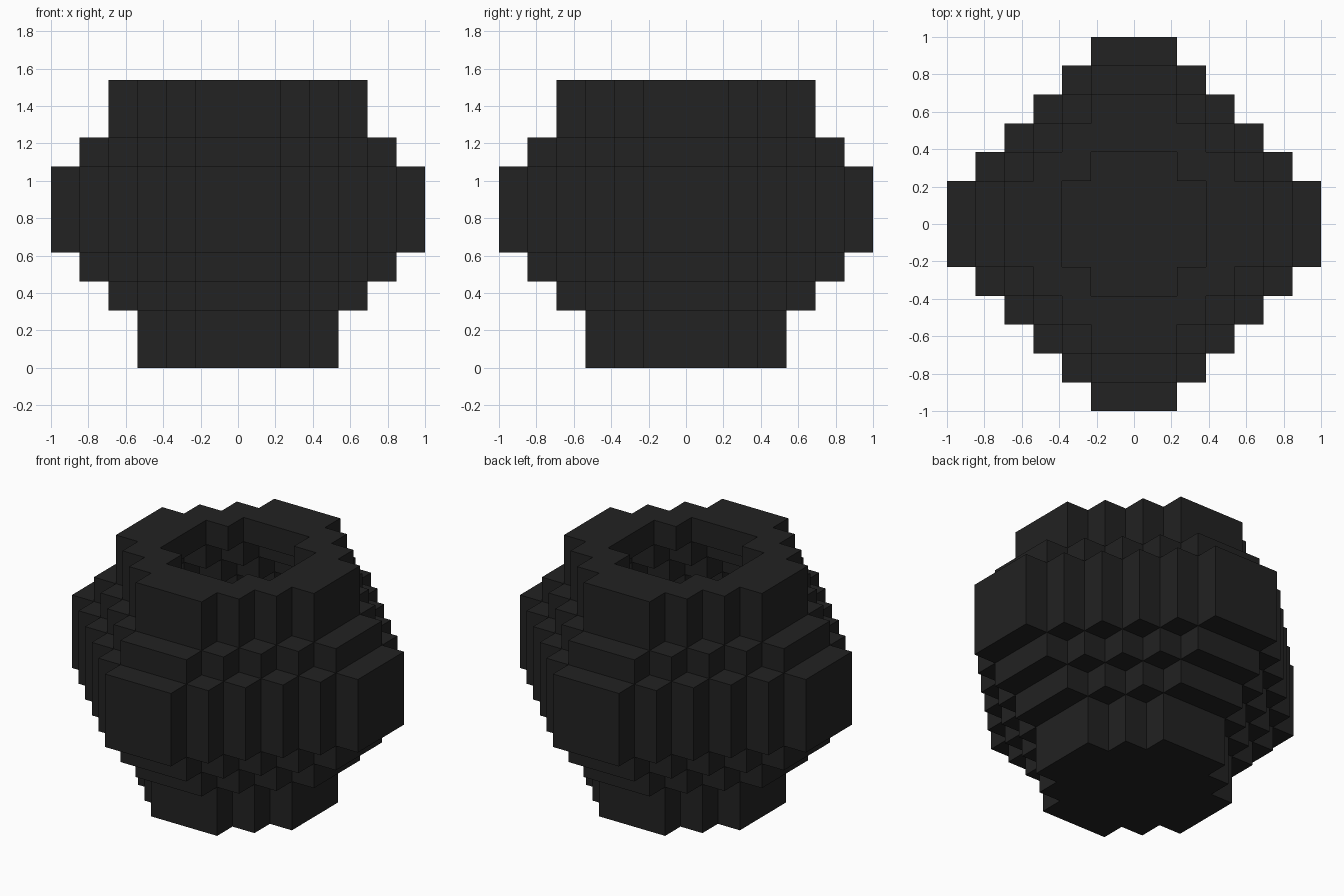
import bpy, bmesh
from mathutils import Vector

if "Cube" in bpy.data.objects:
    bpy.data.objects.remove(bpy.data.objects["Cube"])

U = 2 / 13                                   # block size
OUTER = [3, 3, 4, 5, 6, 6, 6, 5, 4, 4]       # outside reach of each layer, in blocks
INNER = [-1, 2, 3, 4, 5, 5, 5, 4, 3, 2]      # hollow reach of each layer

iron = bpy.data.materials.new("black iron")
iron.diffuse_color = (0.016, 0.016, 0.016, 1)
iron.use_nodes = True
iron.node_tree.nodes["Principled BSDF"].inputs["Base Color"].default_value = iron.diffuse_color


def in_disc(i, j, r):
    """Stepped round outline with flat sides three blocks wide."""
    return max(abs(i), abs(j)) <= r and abs(i) + abs(j) <= r + 1


def solid(i, j, k):
    return 0 <= k < 10 and in_disc(i, j, OUTER[k]) and not in_disc(i, j, INNER[k])


def build_part(name, layers):
    """Make the exposed block faces of some layers into one object."""
    bm = bmesh.new()
    for k in layers:
        for i in range(-6, 7):
            for j in range(-6, 7):
                if not solid(i, j, k):
                    continue
                centre = Vector((i, j, k + 0.5))
                for axis in range(3):
                    for sign in (-1, 1):
                        n = Vector((0, 0, 0))
                        n[axis] = sign
                        if solid(i + int(n.x), j + int(n.y), k + int(n.z)):
                            continue
                        a = Vector((0, 0, 0))
                        a[(axis + 1) % 3] = 0.5
                        b = n.cross(a)
                        c = centre + n * 0.5
                        bm.faces.new([bm.verts.new((c + d) * U)
                                      for d in (a + b, b - a, -a - b, a - b)])
    bmesh.ops.remove_doubles(bm, verts=bm.verts, dist=0.001)
    mesh = bpy.data.meshes.new(name)
    bm.to_mesh(mesh)
    bm.free()
    mesh.materials.append(iron)
    obj = bpy.data.objects.new(name, mesh)
    bpy.context.collection.objects.link(obj)


# Hollow round pot: foot, widening bowl, widest band, shoulder and rim
build_part("foot", range(0, 2))
build_part("lower_bowl", range(2, 4))
build_part("belly_band", range(4, 7))
build_part("shoulder", range(7, 8))
build_part("neck_and_rim", range(8, 10))
